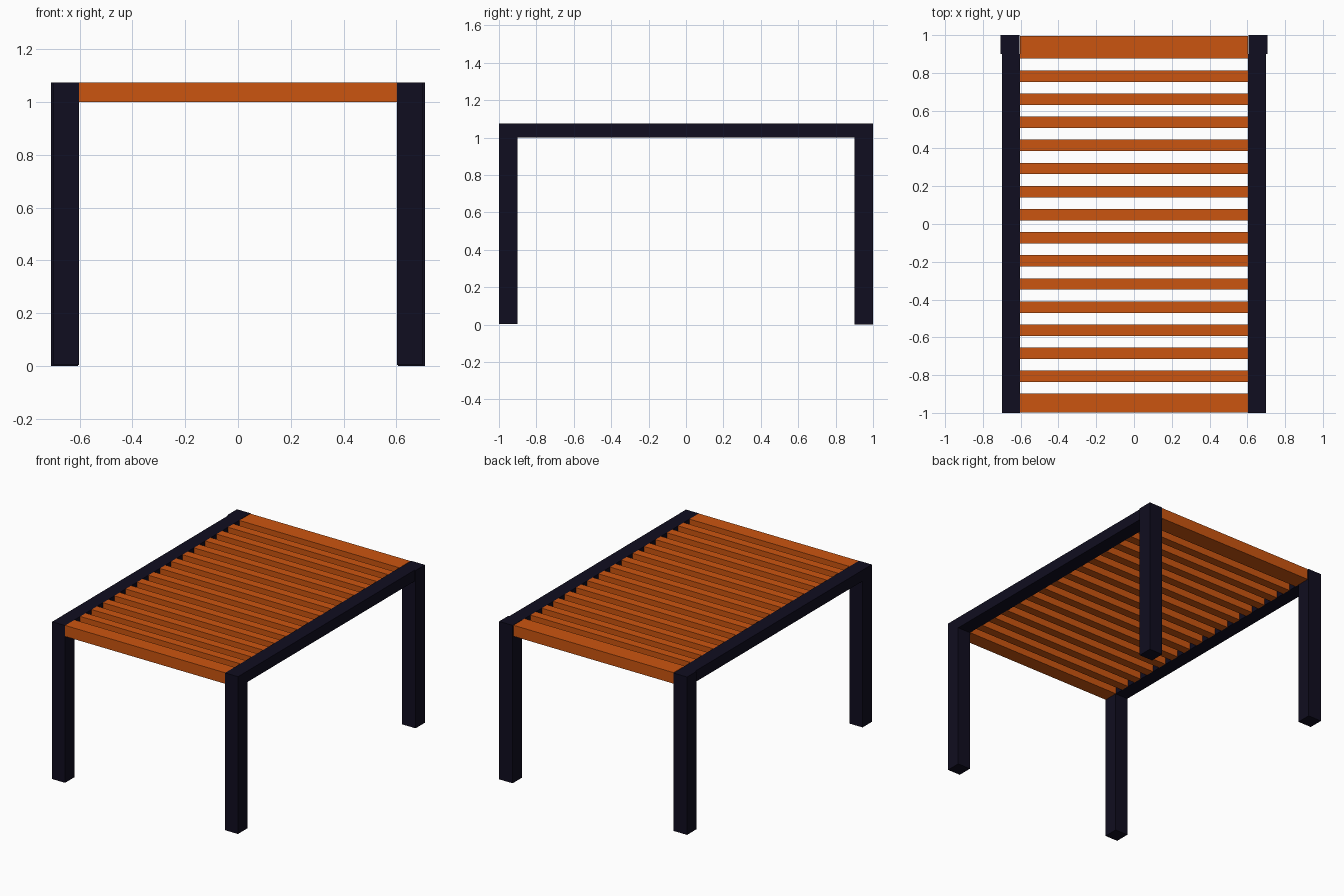
import bpy, bmesh
from mathutils import Vector

if "Cube" in bpy.data.objects:
    bpy.data.objects.remove(bpy.data.objects["Cube"])


def material(name, color):
    m = bpy.data.materials.new(name)
    m.diffuse_color = (*color, 1)
    m.use_nodes = True
    m.node_tree.nodes["Principled BSDF"].inputs["Base Color"].default_value = m.diffuse_color
    return m


ORANGE = material("orange_wood", (0.6, 0.09, 0.005))
DARK = material("dark_frame", (0.005, 0.004, 0.014))


def box(name, lo, hi, mat):
    """Axis-aligned box between two corners."""
    lo, hi = Vector(lo), Vector(hi)
    bm = bmesh.new()
    bmesh.ops.create_cube(bm, size=1)
    bmesh.ops.scale(bm, vec=hi - lo, verts=bm.verts)
    mesh = bpy.data.meshes.new(name)
    bm.to_mesh(mesh)
    bm.free()
    mesh.materials.append(mat)
    ob = bpy.data.objects.new(name, mesh)
    ob.location = (lo + hi) / 2
    bpy.context.collection.objects.link(ob)
    return ob


TOP, UNDER = 1.075, 1.0     # tabletop thickness
INNER = 0.603               # inner face of the side frames

for label, s in (("left", -1), ("right", 1)):
    def side_box(name, x0, x1, y0, y1, z0, z1):
        xs = sorted((s * x0, s * x1))
        box(f"{label}_{name}", (xs[0], y0, z0), (xs[1], y1, z1), DARK)

    # Legs: the back pair stands slightly proud of the rails
    side_box("front_leg", INNER, 0.70, -1.0, -0.90, 0.004, TOP)
    side_box("back_leg", INNER + 0.003, 0.708, 0.90, 1.0, 0.0, TOP)
    # Rail spanning between the legs
    side_box("rail", INNER, 0.70, -0.90, 0.90, UNDER, TOP)

# Wide end boards
box("front_board", (-INNER, -0.998, UNDER), (INNER, -0.898, TOP), ORANGE)
box("back_board", (-INNER, 0.875, UNDER), (INNER, 0.995, TOP), ORANGE)

# Evenly spaced slats
for i in range(14):
    y = 0.783 - i * 0.1223
    box(f"slat_{i + 1}", (-INNER, y - 0.03, UNDER), (INNER, y + 0.03, TOP), ORANGE)
